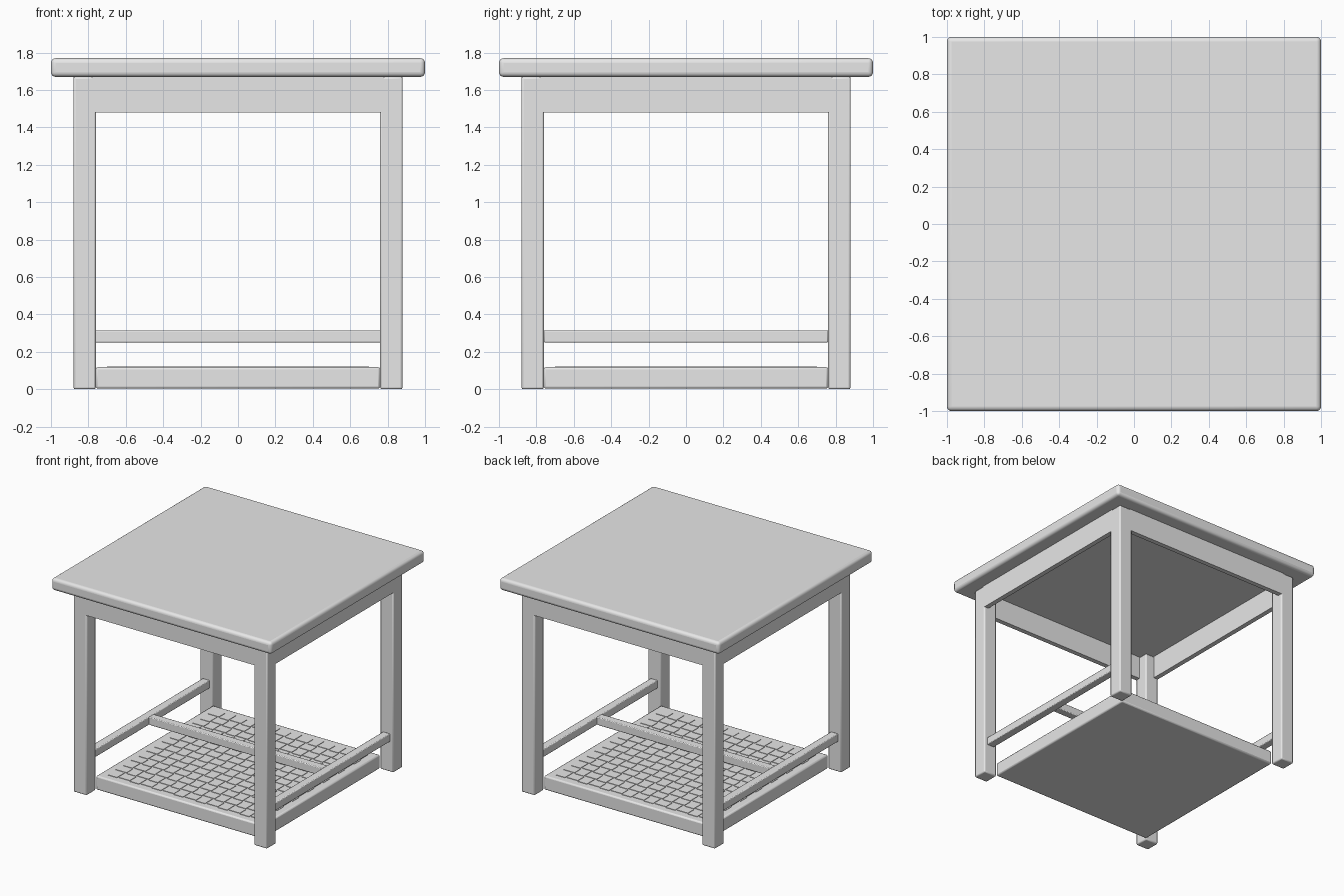
import bpy, bmesh
from mathutils import Vector, Matrix

old = bpy.data.objects.get("Cube")
if old:
    bpy.data.objects.remove(old, do_unlink=True)

grey = bpy.data.materials.new("plain_grey")
grey.use_nodes = True
grey.diffuse_color = (0.8, 0.8, 0.8, 1)
grey.node_tree.nodes["Principled BSDF"].inputs["Base Color"].default_value = (0.8, 0.8, 0.8, 1)


def add_box(bm, lo, hi):
    lo, hi = Vector(lo), Vector(hi)
    size = Matrix.Diagonal((*(hi - lo), 1))
    bmesh.ops.create_cube(bm, size=1, matrix=Matrix.Translation((lo + hi) / 2) @ size)


def finish(name, bm, bevel=0, segments=2):
    mesh = bpy.data.meshes.new(name)
    bm.to_mesh(mesh)
    bm.free()
    mesh.materials.append(grey)
    obj = bpy.data.objects.new(name, mesh)
    bpy.context.collection.objects.link(obj)
    if bevel:
        mod = obj.modifiers.new("rounded_edges", "BEVEL")
        mod.width, mod.segments = bevel, segments
        bpy.ops.object.select_all(action="DESELECT")
        obj.select_set(True)
        bpy.context.view_layer.objects.active = obj
        bpy.ops.object.shade_smooth_by_angle()
    return obj


def box(name, lo, hi, bevel=0, segments=2):
    bm = bmesh.new()
    add_box(bm, lo, hi)
    return finish(name, bm, bevel, segments)


OUT, IN = 0.88, 0.76      # outer and inner faces of the legs
TOP = 1.67                # underside of the tabletop

# Tabletop with rounded rim
box("tabletop", (-1, -1, TOP), (1, 1, 1.77), 0.025, 4)

# Four square legs
for x, side in ((-1, "right"), (1, "left")):
    for y, end in ((-1, "front"), (1, "back")):
        a, b = sorted((x * IN, x * OUT)), sorted((y * IN, y * OUT))
        box(f"{end}_{side}_leg", (a[0], b[0], 0), (a[1], b[1], TOP), 0.01)

# Apron boards, flush with the outside of the legs
for s, front, side in ((-1, "front", "right"), (1, "back", "left")):
    a, b = sorted((s * OUT, s * (OUT - 0.04)))
    box(front + "_apron", (-IN - 0.02, a, 1.48), (IN + 0.02, b, TOP))
    box(side + "_apron", (a, -IN - 0.02, 1.48), (b, IN + 0.02, TOP))

# H-shaped stretcher
for s, side in ((-1, "right"), (1, "left")):
    box(side + "_stretcher", (s * 0.82 - 0.033, -IN, 0.25), (s * 0.82 + 0.033, IN, 0.315), 0.006)
box("cross_stretcher", (-0.79, -0.033, 0.25), (0.79, 0.033, 0.315), 0.006)

# Low shelf between the legs
box("shelf", (-IN, -IN, 0.003), (IN, IN, 0.118), 0.012)

# Woven panel: short strips alternating in direction
CELLS, HALF = 14, 0.7
step = 2 * HALF / CELLS
weave = bmesh.new()
for i in range(CELLS):
    for j in range(CELLS):
        cx, cy = (i + 0.5) * step - HALF, (j + 0.5) * step - HALF
        long, short = step * 0.5, step * 0.4
        hx, hy = (long, short) if (i + j) % 2 else (short, long)
        add_box(weave, (cx - hx, cy - hy, 0.117), (cx + hx, cy + hy, 0.122))
finish("woven_panel", weave)
